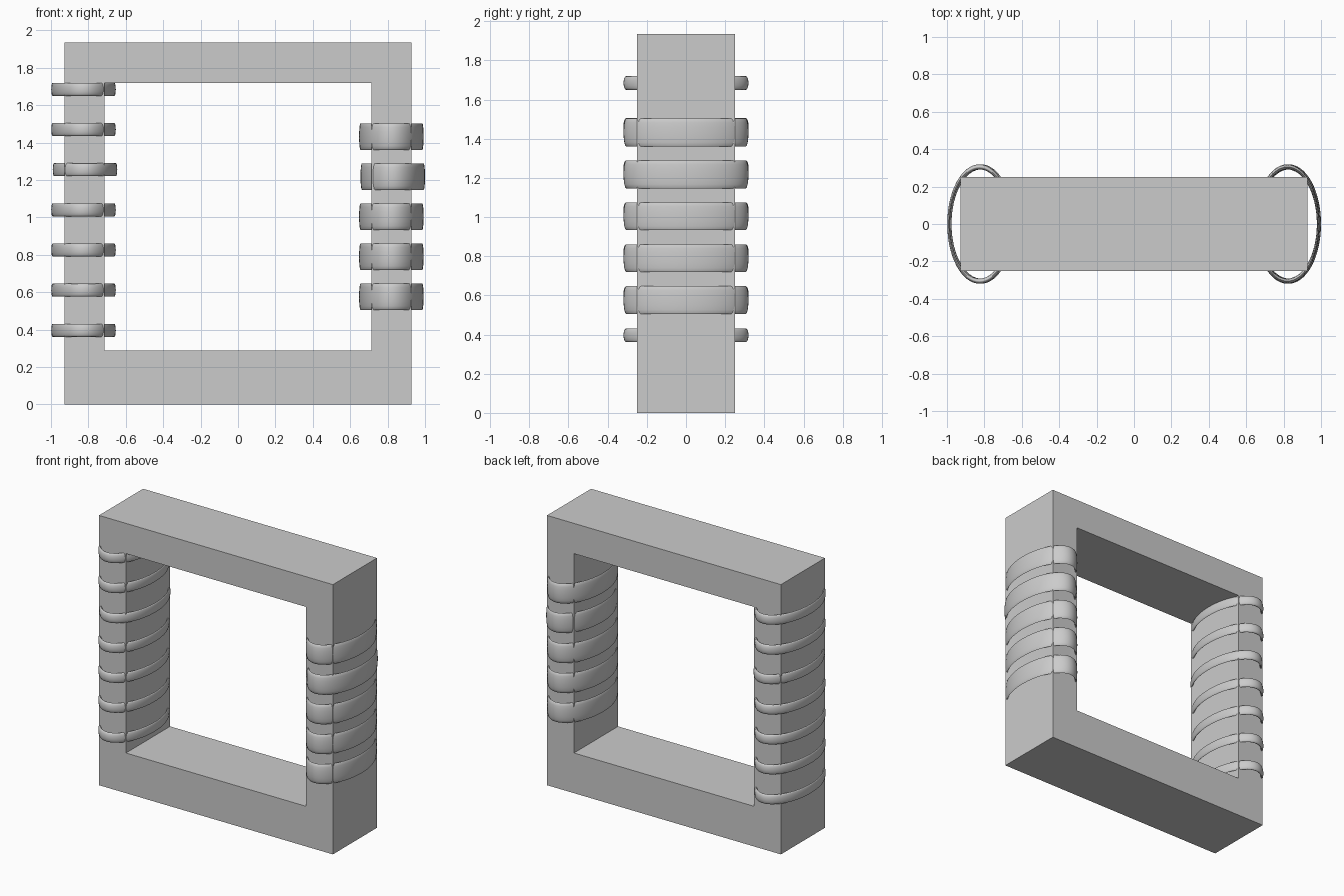
import bpy
import bmesh
from math import radians

cube = bpy.data.objects.get("Cube")
if cube:
    bpy.data.objects.remove(cube, do_unlink=True)

grey = bpy.data.materials.new("plain grey")
grey.use_nodes = True
colour = (0.6, 0.6, 0.6, 1)
grey.diffuse_color = colour
grey.node_tree.nodes["Principled BSDF"].inputs["Base Color"].default_value = colour


# Rectangular core: an upright outline with a window, extruded in depth
def build_core(half_width, height, inner_half, bottom, top, depth):
    outer = [(-half_width, 0), (half_width, 0), (half_width, height), (-half_width, height)]
    inner = [(-inner_half, bottom), (inner_half, bottom), (inner_half, top), (-inner_half, top)]
    bm = bmesh.new()
    loops = [[bm.verts.new((x, -depth / 2, z)) for x, z in loop] for loop in (outer, inner)]
    faces = []
    for i in range(4):
        j = (i + 1) % 4
        faces.append(bm.faces.new((loops[0][i], loops[0][j], loops[1][j], loops[1][i])))
    result = bmesh.ops.extrude_face_region(bm, geom=faces, use_keep_orig=True)
    moved = [v for v in result["geom"] if isinstance(v, bmesh.types.BMVert)]
    bmesh.ops.translate(bm, verts=moved, vec=(0, depth, 0))
    bmesh.ops.recalc_face_normals(bm, faces=bm.faces)
    mesh = bpy.data.meshes.new("core")
    bm.to_mesh(mesh)
    bm.free()
    mesh.materials.append(grey)
    core = bpy.data.objects.new("core", mesh)
    bpy.context.collection.objects.link(core)


# One oval winding band, a torus squeezed to fit around a leg
def add_band(name, x, z, half_height):
    tube = 0.045
    bpy.ops.mesh.primitive_torus_add(major_radius=1, minor_radius=tube,
                                     major_segments=64, minor_segments=16,
                                     location=(x, 0, z))
    band = bpy.context.object
    band.name = name
    band.scale = (0.1725 / (1 + tube), 0.319 / (1 + tube), half_height / tube)
    bpy.ops.object.transform_apply(location=False, rotation=False, scale=True)
    bpy.ops.object.shade_smooth_by_angle(angle=radians(60))
    band.data.materials.append(grey)


build_core(0.928, 1.935, 0.714, 0.288, 1.718, 0.5)

# Narrow windings on the right leg, one sitting slightly off line
for i in range(7):
    add_band(f"right_winding_{i + 1}", -0.818 if i == 4 else -0.826, 0.396 + 0.2147 * i, 0.035)

# Wide windings on the left leg, one sitting slightly off line
for i in range(5):
    add_band(f"left_winding_{i + 1}", 0.8275 if i == 3 else 0.82, 0.576 + 0.214 * i, 0.071)
